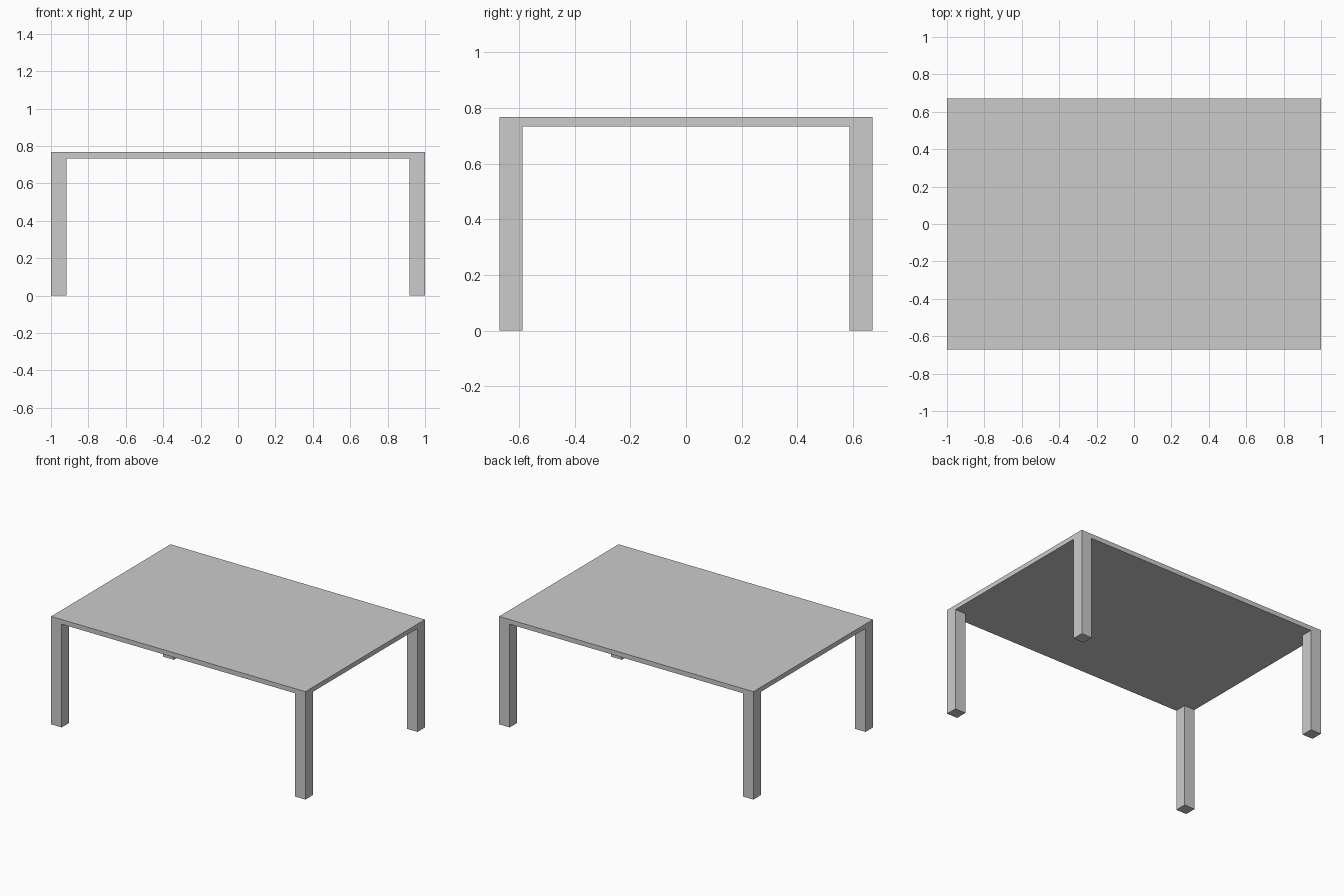
import bpy, bmesh
from math import radians
from mathutils import Matrix, Vector

if "Cube" in bpy.data.objects:
    bpy.data.objects.remove(bpy.data.objects["Cube"])

HALF_X, HALF_Y = 1.0, 0.671
TOP, UNDERSIDE = 0.767, 0.734
LEG = 0.083

bm = bmesh.new()

# Table top slab
size = Matrix.Diagonal((2 * HALF_X, 2 * HALF_Y, TOP - UNDERSIDE, 1))
bmesh.ops.create_cube(bm, size=1, matrix=Matrix.Translation((0, 0, (TOP + UNDERSIDE) / 2)) @ size)

# Cut the slab along the inner sides of the legs
for axis, half in ((Vector((1, 0, 0)), HALF_X), (Vector((0, 1, 0)), HALF_Y)):
    for side in (-1, 1):
        bmesh.ops.bisect_plane(bm, geom=bm.verts[:] + bm.edges[:] + bm.faces[:],
                               plane_co=axis * side * (half - LEG), plane_no=axis)

# Square legs, extruded from the four corner faces underneath
bm.normal_update()
corners = []
for f in bm.faces:
    c = f.calc_center_median()
    if f.normal.z < -0.9 and abs(c.x) > HALF_X - LEG and abs(c.y) > HALF_Y - LEG:
        corners.append(f)
feet = bmesh.ops.extrude_discrete_faces(bm, faces=corners)["faces"]
for f in feet:
    for v in f.verts:
        v.co.z = 0

# Merge the flush faces so that legs and top read as one piece
bmesh.ops.dissolve_limit(bm, angle_limit=radians(1), verts=bm.verts[:], edges=bm.edges[:])
bmesh.ops.recalc_face_normals(bm, faces=bm.faces[:])

mesh = bpy.data.meshes.new("table")
bm.to_mesh(mesh)
bm.free()
bpy.context.collection.objects.link(bpy.data.objects.new("table", mesh))
